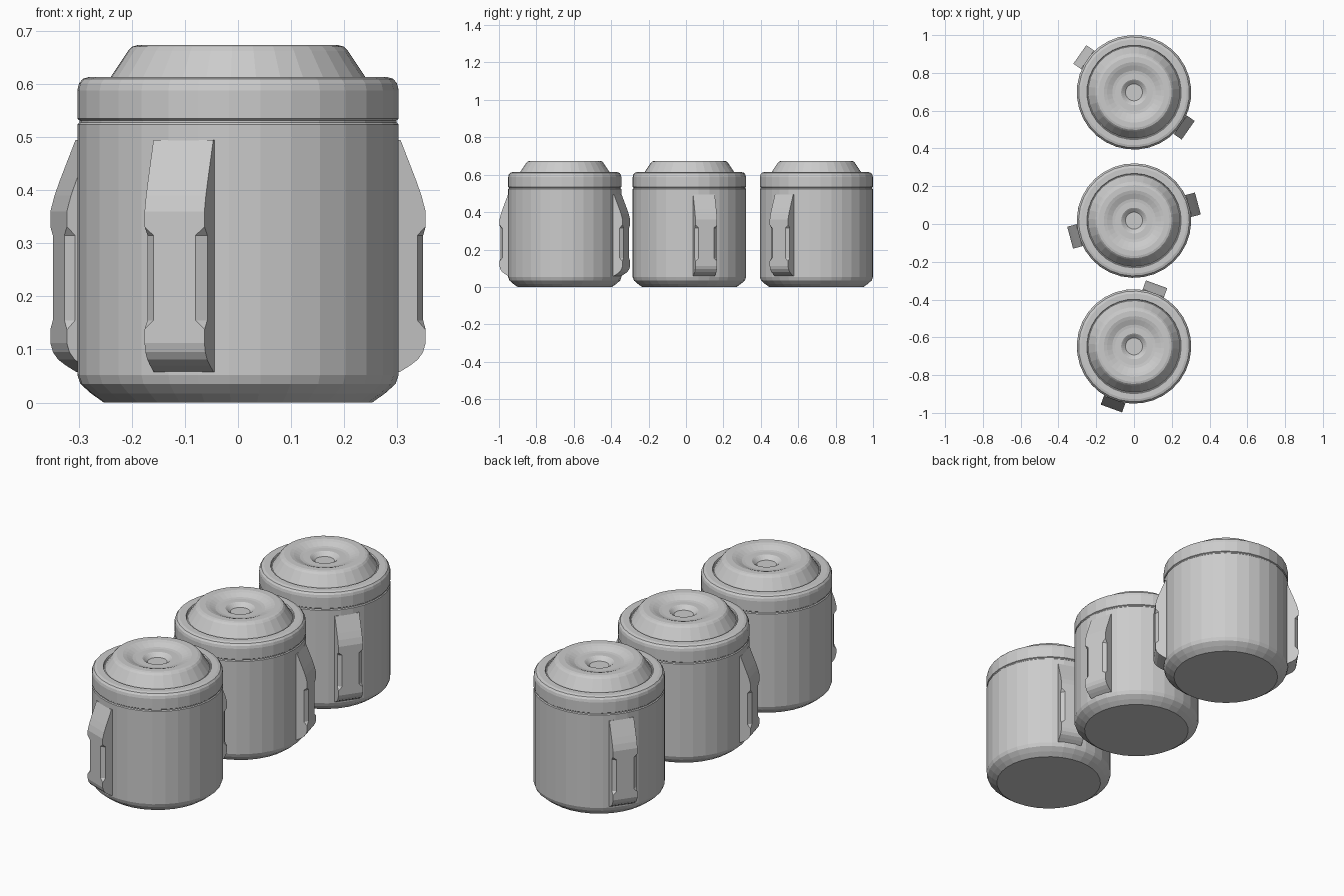
import bpy, bmesh
from math import radians, sin, cos, pi

cube = bpy.data.objects.get("Cube")
if cube:
    bpy.data.objects.remove(cube, do_unlink=True)

SIDES = 32

grey = bpy.data.materials.new("plain grey")
grey.use_nodes = True
grey.diffuse_color = (0.6, 0.6, 0.6, 1)
grey.node_tree.nodes["Principled BSDF"].inputs["Base Color"].default_value = (0.6, 0.6, 0.6, 1)


def loft(name, rings, y, angle):
    """Join equal-length closed rings into a capped flat-shaded solid."""
    bm = bmesh.new()
    loops = [[bm.verts.new(p) for p in ring] for ring in rings]
    n = len(loops[0])
    for a, b in zip(loops, loops[1:]):
        for i in range(n):
            j = (i + 1) % n
            bm.faces.new((a[i], a[j], b[j], b[i]))
    bm.faces.new(loops[0][::-1])
    bm.faces.new(loops[-1])
    bmesh.ops.recalc_face_normals(bm, faces=bm.faces)
    mesh = bpy.data.meshes.new(name)
    bm.to_mesh(mesh)
    bm.free()
    mesh.materials.append(grey)
    obj = bpy.data.objects.new(name, mesh)
    obj.location.y = y
    obj.rotation_euler.z = angle
    bpy.context.collection.objects.link(obj)
    return obj


def circle(r, z):
    # Half-step offset puts a flat side under each handle
    steps = [2 * pi * (i + 0.5) / SIDES for i in range(SIDES)]
    return [(r * cos(a), r * sin(a), z) for a in steps]


# Turned outlines as (radius, height)
BODY = [(.253, 0), (.277, .017), (.297, .035), (.303, .052), (.303, .524),
        (.299, .528), (.299, .532), (.303, .535), (.303, .588), (.3, .601),
        (.293, .61), (.28, .614), (.25, .614), (.247, .608)]
LID = [(.247, .6), (.241, .612), (.207, .663), (.199, .671), (.188, .674),
       (.16, .674), (.143, .669), (.115, .657), (.1, .655), (.068, .655),
       (.062, .651), (.045, .637)]

# Handle stations as (height, outer radius, notched)
HANDLE = [(.058, .3, 0), (.07, .32, 0), (.081, .335, 0), (.095, .345, 0),
          (.112, .35, 0), (.138, .35, 0), (.155, .35, 1), (.315, .35, 1),
          (.331, .35, 0), (.36, .35, 0), (.39, .342, 0), (.42, .331, 0),
          (.455, .317, 0), (.495, .301, 0)]


def handle_section(z, r, notched):
    half, front = .06, (.042 if notched else .06)
    shoulder = r - (.016 if notched else .001)
    side = [(.27, half), (shoulder, half), (r, front)]
    return [(x, w, z) for x, w in side] + [(x, -w, z) for x, w in side[::-1]]


# Three canisters in a row, each turned differently
for place, y, turn in (("front", -.648, -110), ("middle", .018, 15), ("back", .697, 145)):
    angle = radians(turn)
    loft(place + "_body", [circle(*p) for p in BODY], y, angle)
    loft(place + "_lid", [circle(*p) for p in LID], y, angle)
    for k, label in enumerate(("first", "second")):
        loft(f"{place}_{label}_handle", [handle_section(*s) for s in HANDLE], y, angle + k * pi)
